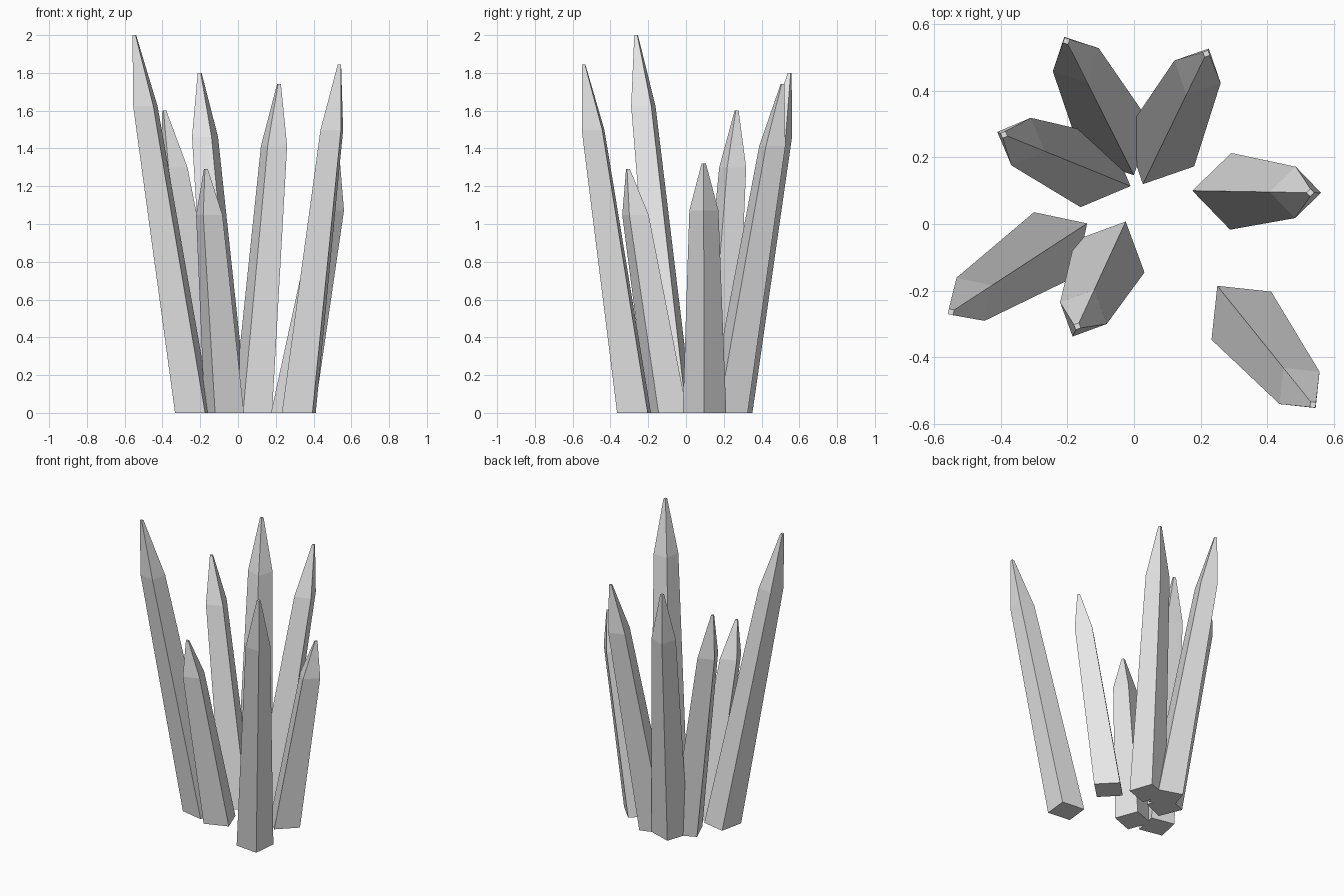
import bpy, bmesh, math
from mathutils import Vector

if "Cube" in bpy.data.objects:
    bpy.data.objects.remove(bpy.data.objects["Cube"])

grey = bpy.data.materials.new("pale_grey_crystal")
grey.diffuse_color = (0.8, 0.8, 0.8, 1)
grey.use_nodes = True
grey.node_tree.nodes["Principled BSDF"].inputs["Base Color"].default_value = grey.diffuse_color

# name, base centre, tip centre, height
CRYSTALS = [
    ("crystal_back_left",   (-0.052, 0.249),  (-0.203, 0.549),  1.80),
    ("crystal_left",        (-0.117, 0.157),  (-0.390, 0.268),  1.60),
    ("crystal_tall",        (-0.237, -0.061), (-0.549, -0.264), 2.00),
    ("crystal_front",       (-0.073, -0.097), (-0.170, -0.307), 1.29),
    ("crystal_right",       (0.290, 0.098),   (0.529, 0.094),   1.32),
    ("crystal_back_right",  (0.077, 0.223),   (0.217, 0.511),   1.74),
    ("crystal_front_right", (0.322, -0.275),  (0.537, -0.542),  1.845),
]
RADIUS = 0.115
# height fraction and width fraction of base, shoulder and tip
RINGS = [(0.0, 1.0), (0.812, 0.67), (1.0, 0.1)]


def crystal(name, base, tip, height):
    """Leaning four-sided shard with one edge facing its lean."""
    base, tip = Vector(base), Vector(tip)
    lean = tip - base
    angle = math.atan2(lean.y, lean.x)
    bm = bmesh.new()
    rings = []
    for t, width in RINGS:
        c = base + lean * t
        rings.append([bm.verts.new((c.x + RADIUS * width * math.cos(angle + k * math.pi / 2),
                                    c.y + RADIUS * width * math.sin(angle + k * math.pi / 2),
                                    height * t)) for k in range(4)])
    # Sides, then flat base and blunt tip
    for low, high in zip(rings, rings[1:]):
        for k in range(4):
            n = (k + 1) % 4
            bm.faces.new((low[k], low[n], high[n], high[k]))
    bm.faces.new(rings[0][::-1])
    bm.faces.new(rings[-1])
    mesh = bpy.data.meshes.new(name)
    bm.to_mesh(mesh)
    bm.free()
    mesh.materials.append(grey)
    bpy.context.collection.objects.link(bpy.data.objects.new(name, mesh))


for spec in CRYSTALS:
    crystal(*spec)
